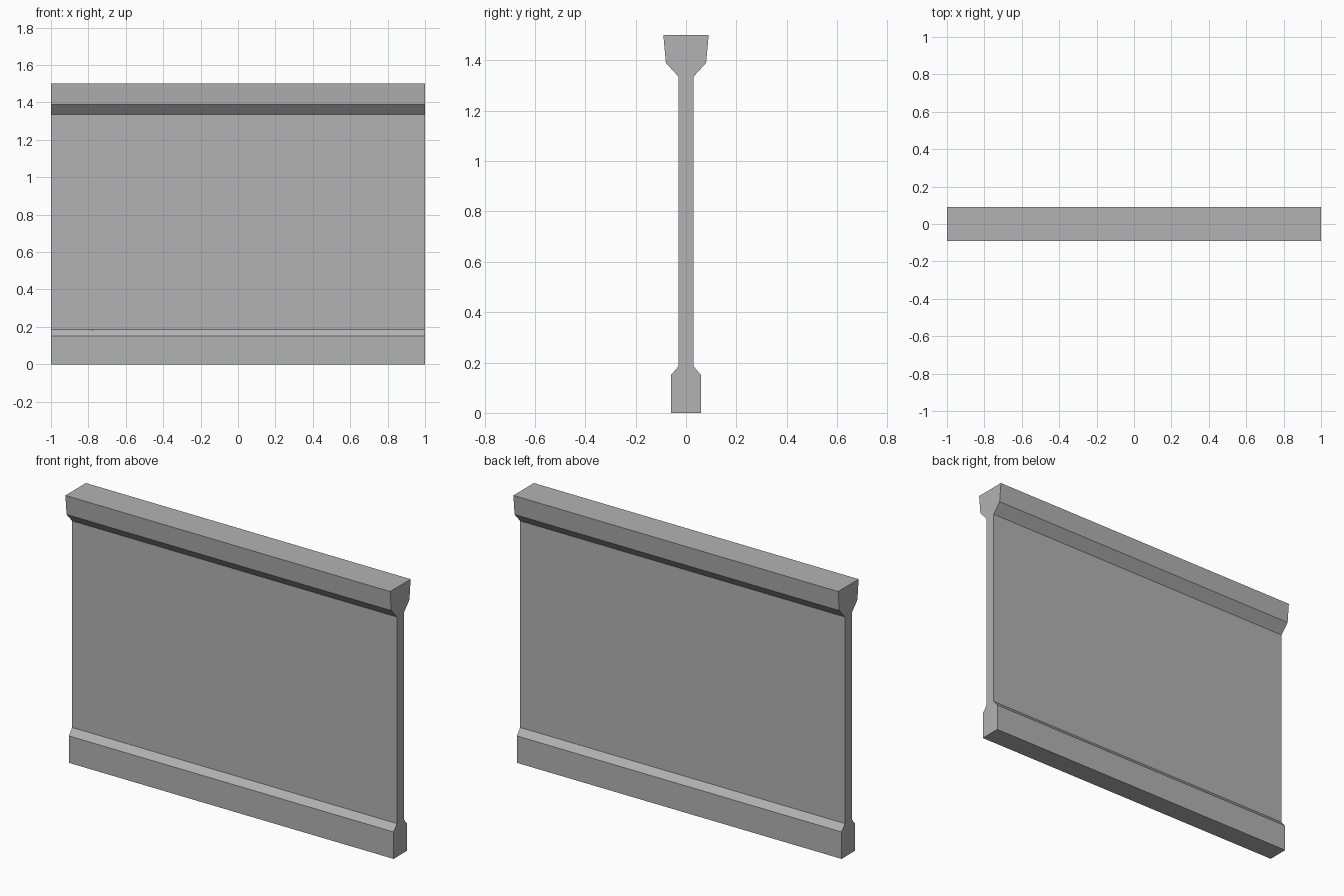
import bpy
import bmesh
import random
from mathutils import Vector

random.seed(4)

if "Cube" in bpy.data.objects:
    bpy.data.objects.remove(bpy.data.objects["Cube"], do_unlink=True)

# Single concrete colour
concrete = bpy.data.materials.new("concrete_grey")
GREY = (0.45, 0.45, 0.45, 1.0)
concrete.use_nodes = True
concrete.diffuse_color = GREY
concrete.node_tree.nodes["Principled BSDF"].inputs["Base Color"].default_value = GREY

# Wall section: half thickness at each height, from foot to coping
PROFILE = [(0.06, 0), (0.06, 0.15), (0.03, 0.185),
           (0.03, 1.335), (0.08, 1.39), (0.09, 1.5)]


def build_wall():
    """Closed solid of the section, extruded along x."""
    bm = bmesh.new()
    rings = [[bm.verts.new((x, y, z)) for x, y in
              ((-1, -h), (1, -h), (1, h), (-1, h))] for h, z in PROFILE]
    for low, high in zip(rings, rings[1:]):
        for i in range(4):
            j = (i + 1) % 4
            bm.faces.new((low[i], low[j], high[j], high[i]))
    bm.faces.new(rings[0][::-1])
    bm.faces.new(rings[-1])
    return bm


def fracture(solid, centre, others):
    """Keep only the part of the solid nearest to centre."""
    bm = solid.copy()
    for other in others:
        bmesh.ops.bisect_plane(
            bm, geom=bm.verts[:] + bm.edges[:] + bm.faces[:], dist=1e-5,
            plane_co=(centre + other) / 2, plane_no=other - centre,
            clear_outer=True)
        rim = [e for e in bm.edges if e.is_boundary]
        if rim:
            bmesh.ops.holes_fill(bm, edges=rim, sides=0)
        if not bm.faces:
            break
    return bm


# Fragment centres (x, z): large panel pieces, then rows along coping and foot
panel = [(-0.85, 1.02), (-0.25, 0.98), (0.4, 1.02), (0.85, 1.12),
         (-0.85, 0.5), (-0.58, 0.42), (-0.33, 0.42), (-0.1, 0.44),
         (0.25, 0.5), (0.62, 0.35), (0.85, 0.68)]
coping_x = [-0.95, -0.8, -0.57, -0.35, -0.12, 0.06, 0.26, 0.5, 0.75, 0.95]
foot_x = [-0.92, -0.72, -0.52, -0.33, -0.12, 0.12, 0.35, 0.58, 0.8, 0.97]


def row(xs, z):
    return [Vector((x, random.uniform(-0.06, 0.06), z + random.uniform(-0.06, 0.06)))
            for x in xs]


groups = {
    "panel_fragment": [Vector((x, random.uniform(-0.02, 0.02), z)) for x, z in panel],
    "coping_fragment": row(coping_x, 1.5),
    "foot_fragment": row(foot_x, -0.15),
}
centres = [c for group in groups.values() for c in group]

# Split the wall into tightly fitting fragments
wall = build_wall()
for name, group in groups.items():
    for number, centre in enumerate(group, 1):
        piece = fracture(wall, centre, [c for c in centres if c is not centre])
        if piece.faces:
            bmesh.ops.recalc_face_normals(piece, faces=piece.faces[:])
            mesh = bpy.data.meshes.new(f"{name}_{number}")
            piece.to_mesh(mesh)
            mesh.materials.append(concrete)
            obj = bpy.data.objects.new(f"{name}_{number}", mesh)
            bpy.context.collection.objects.link(obj)
        piece.free()
wall.free()
